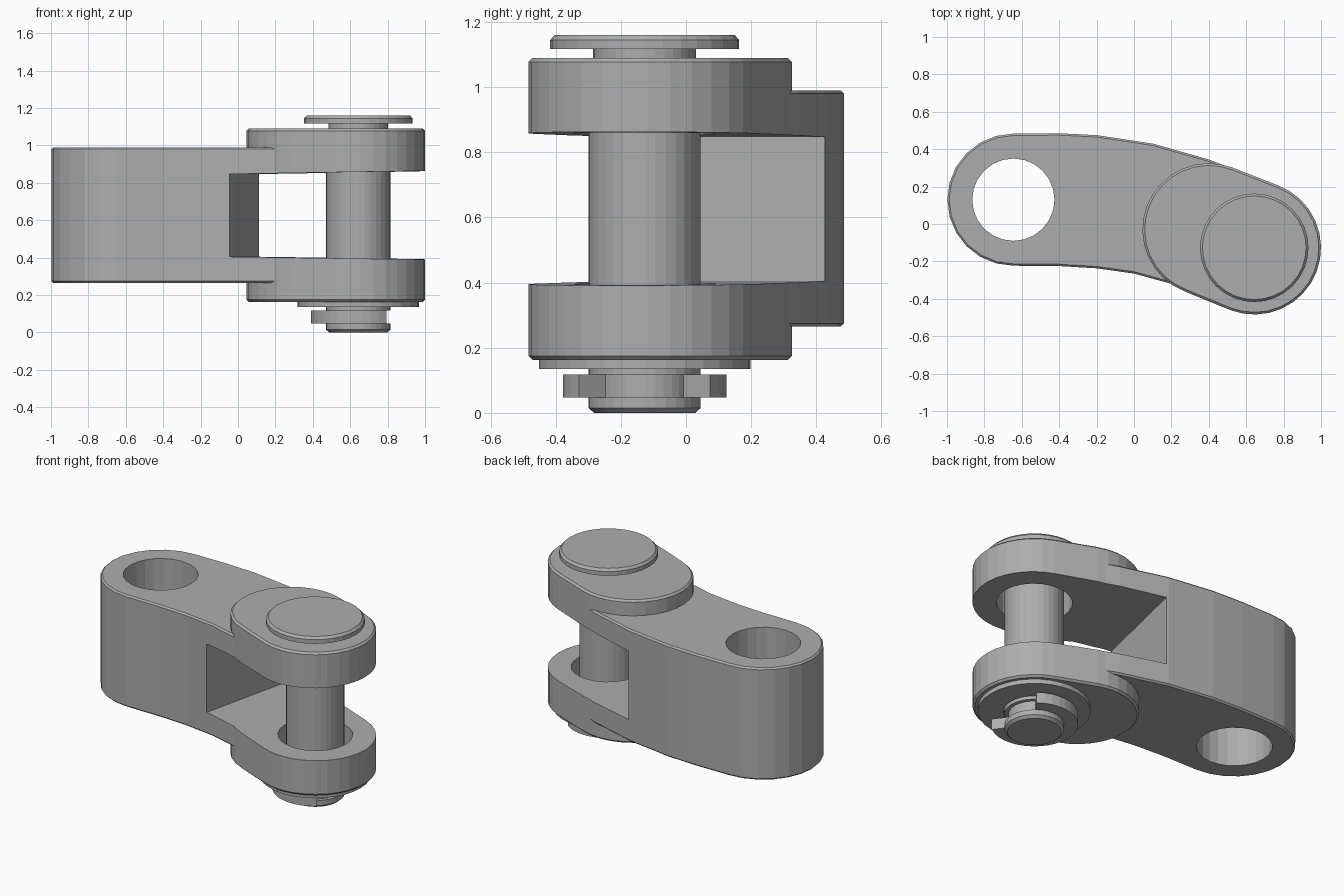
import bpy, bmesh
from math import radians, cos, sin
from mathutils import Matrix

cube = bpy.data.objects.get("Cube")
if cube:
    bpy.data.objects.remove(cube)

steel = bpy.data.materials.new("grey steel")
steel.use_nodes = True
GREY = (0.42, 0.42, 0.42, 1)
steel.diffuse_color = GREY
steel.node_tree.nodes["Principled BSDF"].inputs["Base Color"].default_value = GREY

EYE = (-0.645, 0.13)    # plain end of the link
PIN = (0.643, -0.127)   # forked end, pin axis


def arc(center, radius, start, end, steps):
    angles = [radians(start + (end - start) * i / steps) for i in range(steps + 1)]
    return [(center[0] + radius * cos(a), center[1] + radius * sin(a)) for a in angles]


def add_object(name, bm):
    bmesh.ops.recalc_face_normals(bm, faces=bm.faces)
    mesh = bpy.data.meshes.new(name)
    bm.to_mesh(mesh)
    bm.free()
    mesh.materials.append(steel)
    obj = bpy.data.objects.new(name, mesh)
    bpy.context.collection.objects.link(obj)
    return obj


def prism(name, outline, low, high, chamfer=0):
    """Extrude an outline upward and chamfer its two rims."""
    bm = bmesh.new()
    face = bm.faces.new([bm.verts.new((x, y, low)) for x, y in outline])
    top = bmesh.ops.extrude_face_region(bm, geom=[face])["geom"]
    bmesh.ops.translate(bm, vec=(0, 0, high - low),
                        verts=[v for v in top if isinstance(v, bmesh.types.BMVert)])
    if chamfer:
        rims = [e for e in bm.edges if abs(e.verts[0].co.z - e.verts[1].co.z) < 1e-5]
        bmesh.ops.bevel(bm, geom=rims, offset=chamfer, segments=1, affect='EDGES')
    return add_object(name, bm)


def lathe(name, profile, center, sides=32):
    """Turn a radius/height profile around a vertical axis."""
    bm = bmesh.new()
    rings = [[bm.verts.new((x, y, z)) for x, y in arc(center, r, 0, 360, sides)[:-1]]
             for r, z in profile]
    for a, b in zip(rings, rings[1:]):
        for i in range(sides):
            j = (i + 1) % sides
            bm.faces.new((a[i], a[j], b[j], b[i]))
    bm.faces.new(rings[0])
    bm.faces.new(rings[-1])
    return add_object(name, bm)


def combine(target, other, operation):
    """Apply a boolean and discard the second solid."""
    mod = target.modifiers.new("boolean", 'BOOLEAN')
    mod.operation, mod.object, mod.solver = operation, other, 'EXACT'
    graph = bpy.context.evaluated_depsgraph_get()
    mesh = bpy.data.meshes.new_from_object(target.evaluated_get(graph))
    target.modifiers.clear()
    target.data = mesh
    bpy.data.objects.remove(other)


# Curved link body
outline = (arc(EYE, 0.353, 90, 270, 12)
           + [(-0.4, -0.225), (-0.2, -0.237), (0, -0.265), (0.2, -0.32)]
           + arc(PIN, 0.354, -115, 65, 12)
           + [(0.4, 0.345), (0.1, 0.43), (-0.2, 0.475), (-0.4, 0.485)])
link = prism("link_body", outline, 0.265, 0.99, 0.01)

# Raised pads on both faces of the forked end
pad = arc((0.4, -0.03), 0.355, 69, 249, 16) + arc(PIN, 0.357, -111, 69, 16)
combine(link, prism("pad", pad, 0.163, 1.09, 0.012), 'UNION')

# Tapered slot between the fork arms
bm = bmesh.new()
side = [(0, 0.405), (1.3, 0.387), (1.3, 0.868), (0, 0.847)]
face = bm.faces.new([bm.verts.new((x, -0.8, z)) for x, z in side])
ends = bmesh.ops.extrude_face_region(bm, geom=[face])["geom"]
bmesh.ops.translate(bm, vec=(0, 1.6, 0),
                    verts=[v for v in ends if isinstance(v, bmesh.types.BMVert)])
bm.transform(Matrix.Translation((0.037, 0.095, 0)) @ Matrix.Rotation(radians(-13), 4, 'Z'))
combine(link, add_object("slot", bm), 'DIFFERENCE')

# Bores at both ends
for center in (EYE, PIN):
    bore = prism("bore", arc(center, 0.22, 0, 360, 24)[:-1], -0.2, 1.4)
    combine(link, bore, 'DIFFERENCE')

# Headed pin with a clip groove near its lower end
lathe("pin", [(0.155, 0), (0.172, 0.015), (0.172, 0.048), (0.15, 0.048), (0.15, 0.118),
              (0.172, 0.118), (0.172, 1.075), (0.158, 1.09), (0.158, 1.118),
              (0.29, 1.118), (0.29, 1.145), (0.277, 1.16)], PIN)

# Washer below the lower arm
washer = prism("washer", arc(PIN, 0.325, 0, 360, 32)[:-1], 0.135, 0.163)
combine(washer, prism("washer_bore", arc(PIN, 0.18, 0, 360, 32)[:-1], 0, 0.3), 'DIFFERENCE')

# Open retaining clip
clip = arc(PIN, 0.252, 53, 307, 24) + arc(PIN, 0.15, 307, 53, 24)
prism("retaining_clip", clip, 0.048, 0.118)
